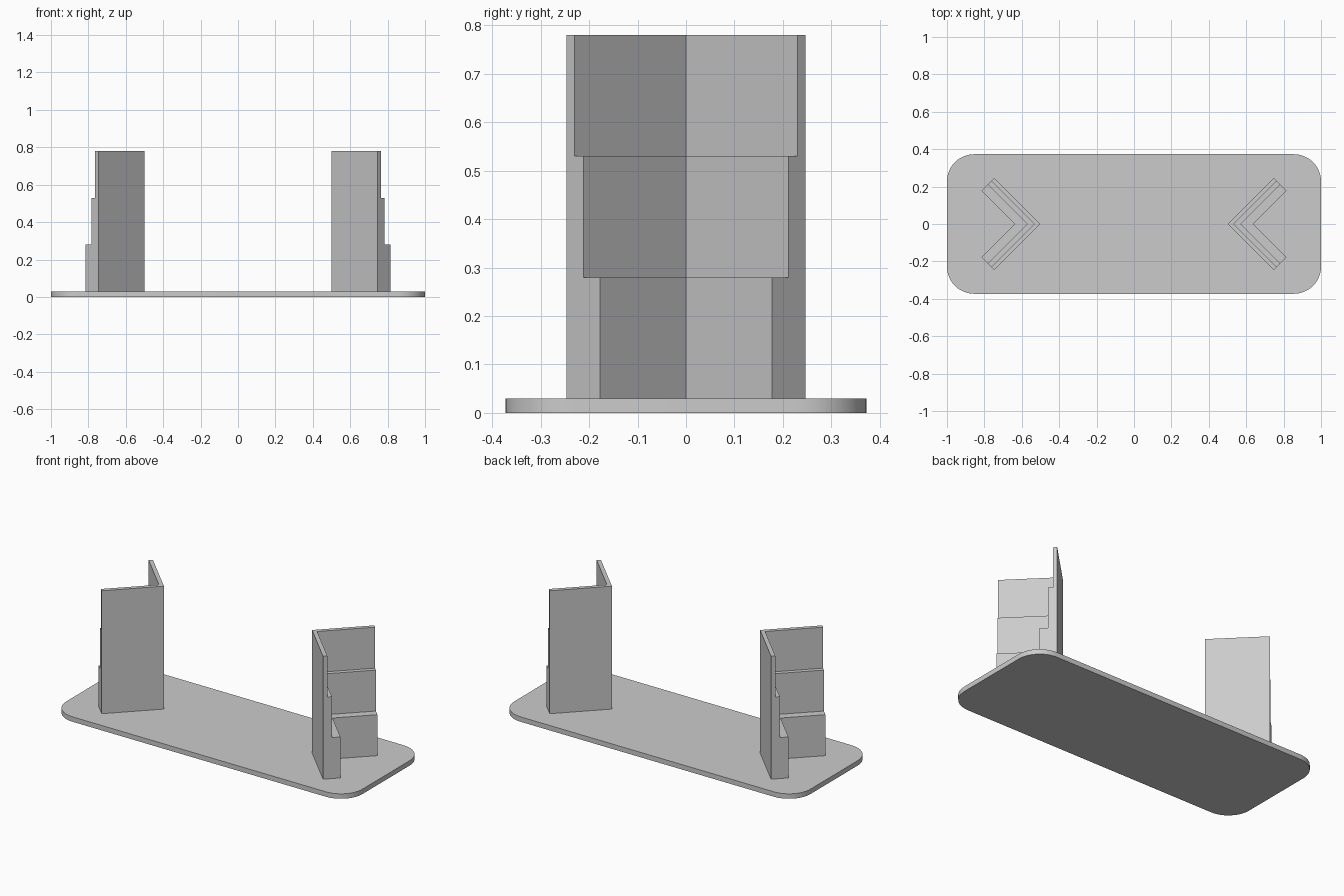
import bpy
import bmesh
import math

if "Cube" in bpy.data.objects:
    bpy.data.objects.remove(bpy.data.objects["Cube"])

grey = bpy.data.materials.new("plain grey")
grey.diffuse_color = (0.6, 0.6, 0.6, 1)
grey.use_nodes = True
grey.node_tree.nodes["Principled BSDF"].inputs["Base Color"].default_value = grey.diffuse_color

BASE_TOP = 0.03


def finish(name, bm):
    bmesh.ops.recalc_face_normals(bm, faces=bm.faces)
    mesh = bpy.data.meshes.new(name)
    bm.to_mesh(mesh)
    bm.free()
    mesh.materials.append(grey)
    obj = bpy.data.objects.new(name, mesh)
    bpy.context.collection.objects.link(obj)
    return obj


# Base plate: rounded rectangle, extruded
def base_plate(hx=1.0, hy=0.373, r=0.145, steps=12):
    bm = bmesh.new()
    ring = []
    for i, (sx, sy) in enumerate([(1, 1), (-1, 1), (-1, -1), (1, -1)]):
        for k in range(steps + 1):
            a = math.pi / 2 * (i + k / steps)
            ring.append(bm.verts.new((sx * (hx - r) + r * math.cos(a),
                                      sy * (hy - r) + r * math.sin(a), 0)))
    face = bm.faces.new(ring)
    top = bmesh.ops.extrude_face_region(bm, geom=[face])["geom"]
    bmesh.ops.translate(bm, vec=(0, 0, BASE_TOP),
                        verts=[v for v in top if isinstance(v, bmesh.types.BMVert)])
    obj = finish("base_plate", bm)
    bpy.context.view_layer.objects.active = obj
    obj.select_set(True)
    bpy.ops.object.shade_smooth_by_angle(angle=math.radians(30))
    obj.select_set(False)


# Corner bracket: stepped wall profile (depth, height) swept along a V
def bracket(name, side):
    profile = [(0, 0.03), (0.069, 0.03), (0.069, 0.28), (0.035, 0.28),
               (0.035, 0.53), (0.017, 0.53), (0.017, 0.78), (0, 0.78)]
    tip, arm = 0.5, 0.247
    bm = bmesh.new()
    rings = []
    for s in (-1, 0, 1):
        ring = []
        for d, z in profile:
            x = tip + arm + d if s else tip + 2 * d
            ring.append(bm.verts.new((side * x, s * (arm - d), z)))
        rings.append(ring)
    n = len(profile)
    for a, b in zip(rings, rings[1:]):
        for i in range(n):
            j = (i + 1) % n
            bm.faces.new((a[i], a[j], b[j], b[i]))
    bm.faces.new(rings[0])
    bm.faces.new(rings[-1])
    finish(name, bm)


base_plate()
bracket("right_stepped_bracket", 1)
bracket("left_stepped_bracket", -1)
